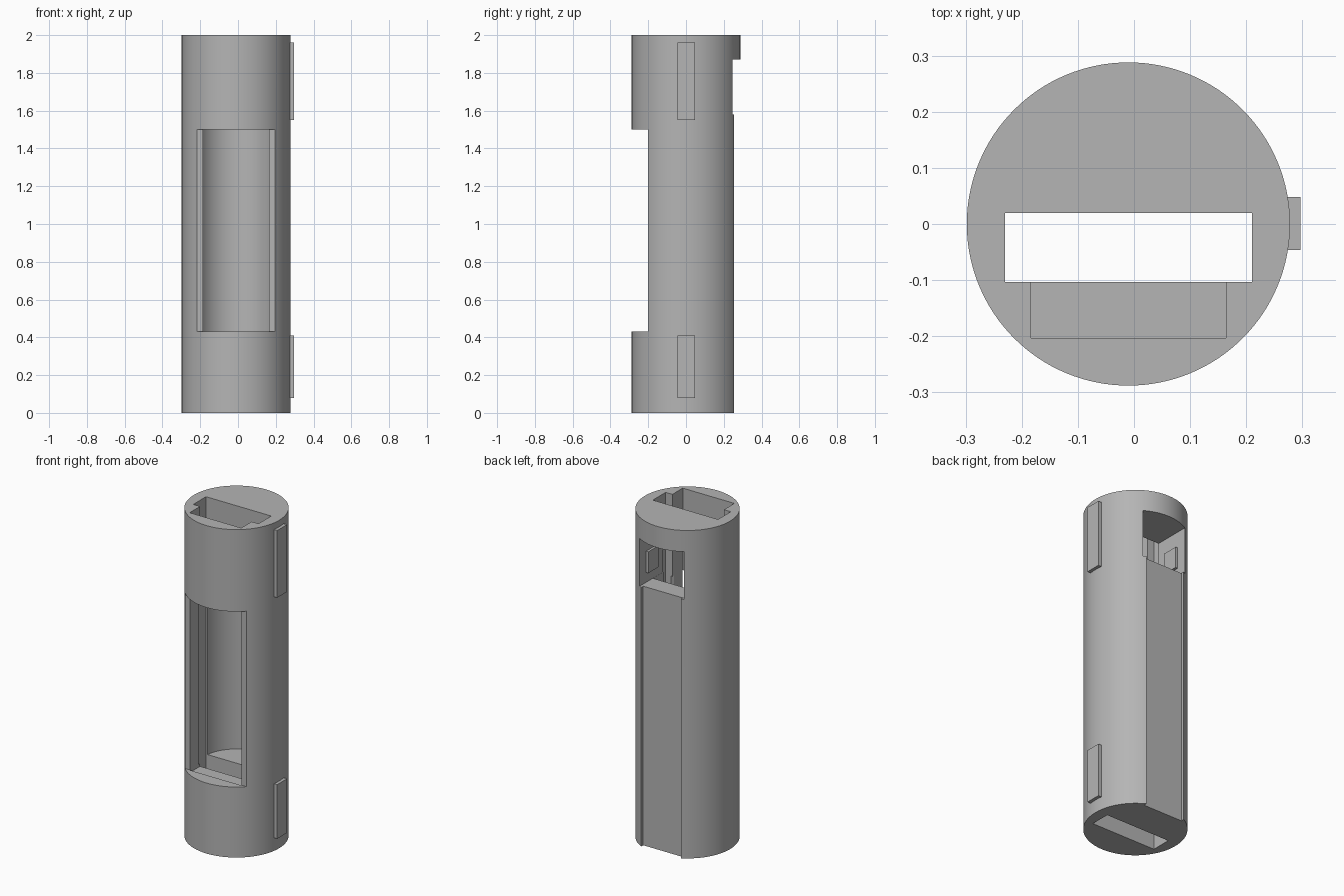
import bpy, math
from mathutils import Vector

if "Cube" in bpy.data.objects:
    bpy.data.objects.remove(bpy.data.objects["Cube"], do_unlink=True)

CX = -0.01      # tube axis; the clips widen the body on the left
RADIUS = 0.288
HALF_SLOT = 0.22
HALF_WINDOW = 0.15

grey = bpy.data.materials.new("plain_grey")
grey.use_nodes = True
grey.diffuse_color = (0.46, 0.46, 0.46, 1)
grey.node_tree.nodes["Principled BSDF"].inputs["Base Color"].default_value = (0.46, 0.46, 0.46, 1)


def box(name, x, y, z):
    """Box from (min, max) ranges, x measured from the tube axis."""
    lo, hi = Vector((x[0] + CX, y[0], z[0])), Vector((x[1] + CX, y[1], z[1]))
    bpy.ops.mesh.primitive_cube_add(size=1, location=(lo + hi) / 2)
    ob = bpy.context.object
    ob.name = name
    ob.scale = hi - lo
    bpy.ops.object.transform_apply(location=True, rotation=False, scale=True)
    ob.data.materials.append(grey)
    return ob


def cylinder(name, radius, z):
    bpy.ops.mesh.primitive_cylinder_add(vertices=128, radius=radius, depth=z[1] - z[0],
                                        location=(CX, 0, (z[0] + z[1]) / 2))
    ob = bpy.context.object
    ob.name = name
    bpy.ops.object.transform_apply(location=True, rotation=False, scale=True)
    ob.data.materials.append(grey)
    return ob


def cut(target, cutter):
    """Subtract the cutter, then discard it."""
    mod = target.modifiers.new("cut", "BOOLEAN")
    mod.operation = "DIFFERENCE"
    mod.solver = "EXACT"
    mod.object = cutter
    bpy.context.view_layer.objects.active = target
    bpy.ops.object.modifier_apply(modifier=mod.name)
    bpy.data.objects.remove(cutter, do_unlink=True)


def both(half):
    return (-half, half)


# Tube with its inner chamber and the slot running right through it
body = cylinder("tube_body", RADIUS, (0, 2))
cut(body, cylinder("chamber", 0.21, (0.43, 1.5)))
cut(body, box("through_slot", both(HALF_SLOT), (-0.103, 0.02), (-0.1, 2.1)))

# Front groove, open at the top, and the front window
cut(body, box("front_groove", both(0.174), (-0.203, -0.09), (0.415, 2.1)))
cut(body, box("front_window", both(0.4), (-0.5, -0.2), (0.43, 1.5)))

# Back window with a sill, and the well that drops into the chamber
cut(body, box("back_window", both(HALF_WINDOW), (0.01, 0.5), (1.58, 1.87)))
cut(body, box("well", both(HALF_WINDOW - 0.001), (0.011, 0.12), (1.45, 1.7)))

# Shallow channel down the back
cut(body, box("back_channel", both(0.134), (0.235, 0.5), (-0.1, 1.65)))

bpy.ops.object.select_all(action="DESELECT")
body.select_set(True)
bpy.context.view_layer.objects.active = body
bpy.ops.object.shade_smooth_by_angle(angle=math.radians(20))

# Clips on the left side
for name, z in (("lower_clip", (0.08, 0.41)), ("upper_clip", (1.55, 1.96))):
    box(name, (0.27, 0.307), (-0.046, 0.048), z)

# Small catches on the side walls of the back window
for name, x in (("left_catch", (HALF_WINDOW - 0.015, HALF_WINDOW + 0.01)),
                ("right_catch", (-HALF_WINDOW - 0.01, -HALF_WINDOW + 0.015))):
    box(name, x, (0.085, 0.185), (1.64, 1.77))
